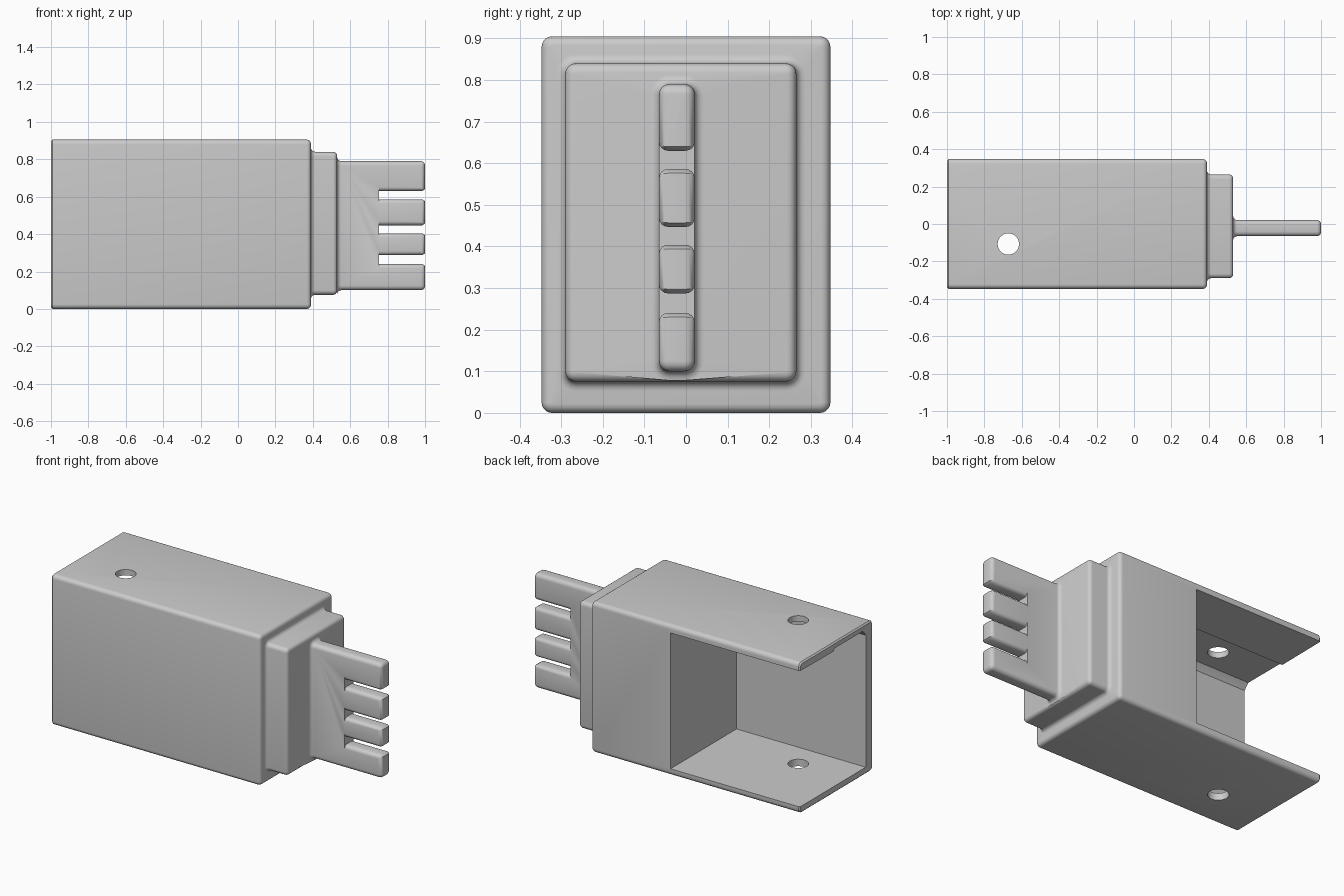
import bpy, bmesh, math

cube = bpy.data.objects.get("Cube")
if cube:
    bpy.data.objects.remove(cube, do_unlink=True)

grey = bpy.data.materials.new("plain grey")
grey.use_nodes = True
colour = (0.6, 0.6, 0.6, 1)
grey.diffuse_color = colour
grey.node_tree.nodes["Principled BSDF"].inputs["Base Color"].default_value = colour


def loft(name, rings):
    """Skin a list of equal-length rings and cap both ends."""
    bm = bmesh.new()
    loops = [[bm.verts.new(p) for p in ring] for ring in rings]
    count = len(loops[0])
    for a, b in zip(loops, loops[1:]):
        for i in range(count):
            j = (i + 1) % count
            bm.faces.new((a[i], a[j], b[j], b[i]))
    bm.faces.new(loops[0])
    bm.faces.new(loops[-1])
    bmesh.ops.recalc_face_normals(bm, faces=bm.faces)
    mesh = bpy.data.meshes.new(name)
    bm.to_mesh(mesh)
    bm.free()
    mesh.materials.append(grey)
    obj = bpy.data.objects.new(name, mesh)
    bpy.context.collection.objects.link(obj)
    return obj


def section(x, box, grow, radius=0.025, steps=5):
    """Rounded rectangle across the x axis, grown or shrunk by an offset."""
    y0, y1, z0, z1 = box
    r = max(radius + grow, 0.004)
    corners = [(y1 + grow - r, z1 + grow - r), (y0 - grow + r, z1 + grow - r),
               (y0 - grow + r, z0 - grow + r), (y1 + grow - r, z0 - grow + r)]
    ring = []
    for k, (cy, cz) in enumerate(corners):
        for i in range(steps + 1):
            a = math.pi / 2 * (k + i / steps)
            ring.append((x, cy + r * math.cos(a), cz + r * math.sin(a)))
    return ring


R = 0.022
arc = [math.pi / 2 * i / 4 for i in range(5)]


def rounded_end(x, box):
    return [section(x - R + R * math.sin(a), box, -R + R * math.cos(a)) for a in arc]


def fillet(x, box):
    return [section(x + R - R * math.cos(a), box, R - R * math.sin(a)) for a in arc]


# Outer shell, stepped collar and flat tongue in one skin
body = (-0.347, 0.347, 0, 0.905)
collar = (-0.29, 0.265, 0.075, 0.84)
tongue = (-0.065, 0.021, 0.1, 0.79)
rings = [section(-1, body, -0.008), section(-0.992, body, 0)]
rings += rounded_end(0.39, body) + fillet(0.39, collar)
rings += rounded_end(0.53, collar) + fillet(0.53, tongue)
rings += rounded_end(1, tongue)
housing = loft("connector_housing", rings)

# Cavity open at the end and the back, with a stepped ceiling
profile = [(-0.28, 0.042), (0.5, 0.042), (0.5, 0.86), (0.03, 0.855),
           (0.015, 0.87), (-0.25, 0.87), (-0.265, 0.855), (-0.28, 0.835)]
cutters = [loft("cavity_cutter", [[(x, y, z) for y, z in profile] for x in (-1.1, -0.14)])]

# Screw hole through both plates
circle = [2 * math.pi * i / 32 for i in range(32)]
cutters.append(loft("hole_cutter", [
    [(-0.672 + 0.057 * math.cos(a), -0.107 + 0.057 * math.sin(a), z) for a in circle]
    for z in (-0.2, 1.1)]))

# Slots between the fingers, flared to round the finger edges
flare = [(tongue[0] + R - R * math.cos(a), R - R * math.sin(a)) for a in arc]
flare += [(tongue[1] - R + R * math.cos(a), R - R * math.sin(a)) for a in reversed(arc)]
flare = [(-0.1, R)] + flare + [(0.06, R)]
for low, high in ((0.24, 0.287), (0.404, 0.447), (0.586, 0.63)):
    slot = []
    for y, f in flare:
        half = (high - low) / 2 + f
        mid = (low + high) / 2
        outline = [(0.755, half), (0.985, half), (1.0, half + 0.01), (1.1, half + 0.01)]
        slot.append([(x, y, mid - h) for x, h in outline]
                    + [(x, y, mid + h) for x, h in reversed(outline)])
    cutters.append(loft("slot_cutter", slot))

for cutter in cutters:
    cutter.hide_render = True
    cutter.hide_set(True)
    mod = housing.modifiers.new(cutter.name, 'BOOLEAN')
    mod.operation = 'DIFFERENCE'
    mod.solver = 'EXACT'
    mod.object = cutter

# Apply the cuts, then shade smoothly with sharp edges kept
bpy.context.view_layer.objects.active = housing
housing.select_set(True)
for mod in list(housing.modifiers):
    bpy.ops.object.modifier_apply(modifier=mod.name)
for cutter in cutters:
    bpy.data.objects.remove(cutter, do_unlink=True)
bpy.ops.object.shade_smooth_by_angle(angle=math.radians(35))
